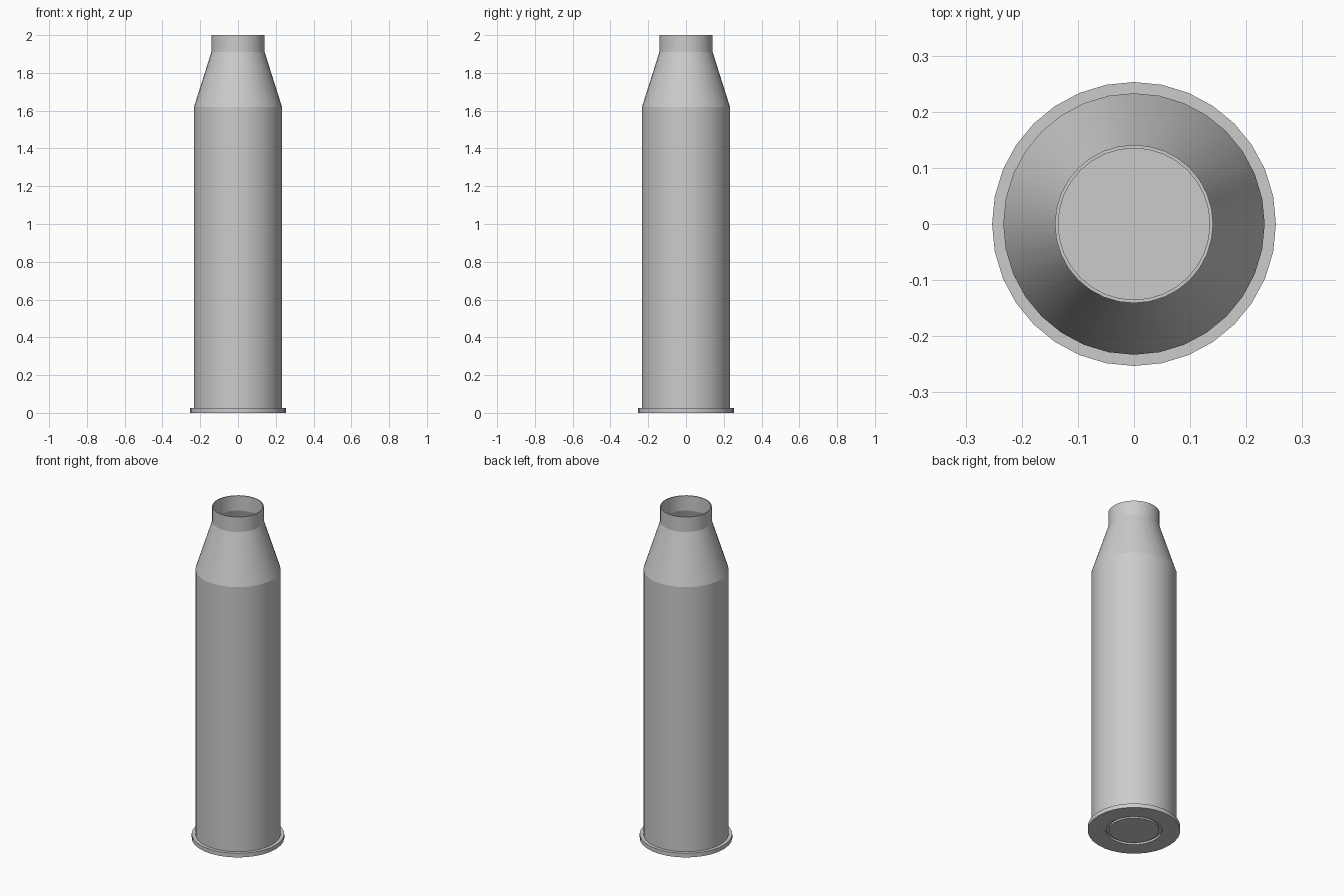
import bpy, bmesh, math

if "Cube" in bpy.data.objects:
    bpy.data.objects.remove(bpy.data.objects["Cube"])

SIDES = 32


def lathe(name, profile):
    """Revolve (radius, z) points around z; radius 0 makes a pole."""
    bm = bmesh.new()
    rings = []
    for r, z in profile:
        if r == 0:
            rings.append([bm.verts.new((0, 0, z))] * SIDES)
        else:
            rings.append([bm.verts.new((r * math.cos(2 * math.pi * i / SIDES),
                                        r * math.sin(2 * math.pi * i / SIDES), z))
                          for i in range(SIDES)])
    for a, b in zip(rings, rings[1:]):
        for i in range(SIDES):
            j = (i + 1) % SIDES
            quad = list(dict.fromkeys((a[i], a[j], b[j], b[i])))
            bm.faces.new(quad)
    bmesh.ops.recalc_face_normals(bm, faces=bm.faces)
    mesh = bpy.data.meshes.new(name)
    bm.to_mesh(mesh)
    bm.free()
    obj = bpy.data.objects.new(name, mesh)
    bpy.context.collection.objects.link(obj)
    bpy.ops.object.select_all(action='DESELECT')
    obj.select_set(True)
    bpy.context.view_layer.objects.active = obj
    bpy.ops.object.shade_smooth_by_angle(angle=math.radians(15))
    return obj


# Hollow casing: recessed base, rim, body, shoulder, neck, then inner wall and floor
lathe("casing", [
    (0, 0.012), (0.153, 0.012), (0.153, 0), (0.253, 0), (0.253, 0.025),
    (0.233, 0.025), (0.233, 1.62), (0.141, 1.91), (0.141, 2.0),
    (0.135, 2.0), (0.135, 1.91), (0.227, 1.618), (0.227, 0.027), (0, 0.027),
])

# Primer cap seated in the base recess, leaving a narrow groove around it
lathe("primer_cap", [(0, 0.012), (0.137, 0.012), (0.137, 0.001), (0, 0.001)])
